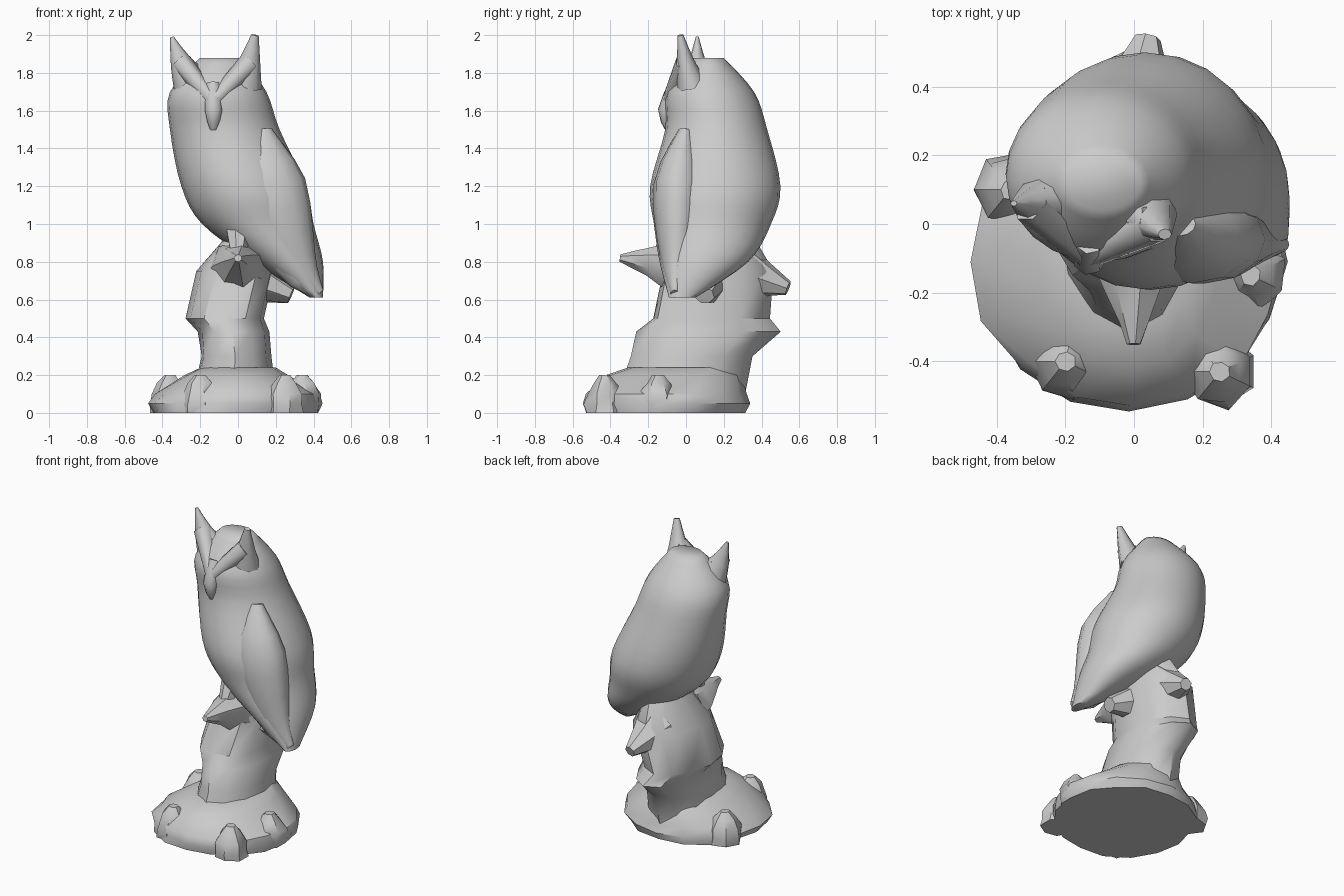
import bpy, bmesh, math, random
from mathutils import Vector

cube = bpy.data.objects.get("Cube")
if cube:
    bpy.data.objects.remove(cube)
random.seed(4)

stone = bpy.data.materials.new("grey_stone")
stone.use_nodes = True
grey = (.6, .6, .6, 1)
stone.diffuse_color = grey
stone.node_tree.nodes["Principled BSDF"].inputs["Base Color"].default_value = grey


def refine(points, steps):
    """Insert smooth in-between points along a list of equal-length tuples."""
    keys = [Vector(p) for p in points]
    last = len(keys) - 1
    result = []
    for i in range(last):
        before, start = keys[max(i - 1, 0)], keys[i]
        end, after = keys[i + 1], keys[min(i + 2, last)]
        tangent_in, tangent_out = (end - before) / 2, (after - start) / 2
        for step in range(steps):
            t = step / steps
            ease = t * t * (3 - 2 * t)
            result.append(start.lerp(end, ease)
                          + tangent_in * t * (1 - t) ** 2
                          - tangent_out * t * t * (1 - t))
    return result + [keys[last]]


def skin(name, rings, sharp_angle):
    """Skin a stack of vertex rings, cap it and shade it."""
    bm = bmesh.new()
    loops = [[bm.verts.new(point) for point in ring] for ring in rings]
    count = len(loops[0])
    for low, high in zip(loops, loops[1:]):
        for i in range(count):
            j = (i + 1) % count
            bm.faces.new((low[i], low[j], high[j], high[i]))
    bm.faces.new(loops[0])
    bm.faces.new(loops[-1])
    bmesh.ops.recalc_face_normals(bm, faces=bm.faces)
    mesh = bpy.data.meshes.new(name)
    bm.to_mesh(mesh)
    bm.free()
    mesh.materials.append(stone)
    obj = bpy.data.objects.new(name, mesh)
    bpy.context.collection.objects.link(obj)
    bpy.ops.object.select_all(action='DESELECT')
    obj.select_set(True)
    bpy.context.view_layer.objects.active = obj
    bpy.ops.object.shade_smooth_by_angle(angle=math.radians(sharp_angle))


def loft(name, sections, sides, steps=1, rough=0, sharp_angle=40):
    """Stack ellipses given as (z, x min, x max, y min, y max)."""
    rings = []
    for z, left, right, front, back in refine(sections, steps):
        ring = []
        for i in range(sides):
            angle = math.tau * i / sides
            swell = 1 + random.uniform(-rough, rough)
            half_width = swell * (right - left) / 2
            half_depth = swell * (back - front) / 2
            ring.append(((left + right) / 2 + half_width * math.cos(angle),
                         (front + back) / 2 + half_depth * math.sin(angle), z))
        rings.append(ring)
    skin(name, rings, sharp_angle)


def limb(name, path, sides=7, steps=2, flat=1, rough=0, sharp_angle=60):
    """Tapered tube along (x, y, z, radius) points, flattened by a factor."""
    path = refine(path, steps)
    centres = [Vector(point[:3]) for point in path]
    rings = []
    for i, centre in enumerate(centres):
        ahead, behind = centres[min(i + 1, len(path) - 1)], centres[max(i - 1, 0)]
        along = (ahead - behind).normalized()
        guide = Vector((0, 0, 1)) if abs(along.y) > abs(along.z) else Vector((0, 1, 0))
        across = along.cross(guide).normalized()
        up = along.cross(across)
        ring = []
        for j in range(sides):
            angle = math.tau * j / sides
            radius = path[i][3] * (1 + random.uniform(-rough, rough))
            ring.append(centre + across * radius * math.cos(angle)
                        + up * radius * flat * math.sin(angle))
        rings.append(ring)
    skin(name, rings, sharp_angle)


# Owl body and head in one stack, running down to the tail
loft("owl_body", [
    (.61, .38, .45, -.09, .05), (.8, .08, .45, -.14, .33),
    (1, -.19, .4, -.17, .45), (1.2, -.3, .36, -.19, .5),
    (1.5, -.36, .22, -.11, .43), (1.7, -.36, .15, -.1, .36),
    (1.88, -.2, .02, .04, .2)], sides=24, steps=4, sharp_angle=60)

# Folded near wing, slightly proud of the body
limb("left_wing", [(.13, 0, 1.5, .05), (.17, -.04, 1.2, .19), (.3, -.05, .8, .12),
                   (.43, -.06, .63, .03)], sides=12, steps=3, flat=.7)

# Ear tufts, brows and beak
ears = {"right": ((-.24, .07, 1.74, .11), (-.3, .06, 1.85, .06), (-.35, .06, 1.99, .01)),
        "left": ((.03, .03, 1.74, .1), (.06, 0, 1.85, .06), (.09, -.03, 2, .02))}
brow_meeting = (-.13, -.09, 1.65, .04)
for side, ear in ears.items():
    limb(side + "_ear", ear, sides=8, flat=.8)
    limb(side + "_brow", [ear[1], brow_meeting], sides=6)
limb("beak", [(-.13, -.05, 1.74, .04), (-.13, -.1, 1.6, .05), (-.13, -.09, 1.5, .02)])

# Gnarled stump with its snags, and the foot gripping it
loft("stump", [
    (.1, -.25, .2, -.35, .3), (.3, -.2, .17, -.28, .36), (.43, -.22, .16, -.25, .49),
    (.5, -.28, .14, -.18, .44), (.75, -.22, .2, -.13, .45), (.95, -.05, .1, 0, .35)],
    sides=12, rough=.05)
snags = {"front_snag": ((0, 0, .76, .16), (0, -.2, .8, .08), (0, -.35, .82, .02)),
         "back_knob": ((0, .3, .75, .15), (.04, .54, .66, .04)),
         "tail_stub": ((.05, .12, .72, .14), (.28, .1, .62, .05)),
         "foot": ((0, -.05, .98, .07), (0, -.16, .8, .03))}
for name, path in snags.items():
    limb(name, path, rough=.08, sharp_angle=40)

# Rocky base with boulders around its edge
loft("rock_base", [
    (0, -.45, .42, -.54, .32), (.05, -.47, .44, -.55, .33), (.1, -.43, .43, -.53, .32),
    (.2, -.28, .26, -.42, .3), (.24, -.2, .2, -.3, .25)], sides=16, rough=.03)
boulders = {"front_left": (.25, -.43), "front_right": (-.2, -.4),
            "left": (.34, -.15), "right": (-.36, .1)}
for place, (x, y) in boulders.items():
    limb(place + "_boulder", [(x, y, 0, .1), (x, y, .1, .1), (x, y, .2, .03)],
         rough=.12, sharp_angle=40)
